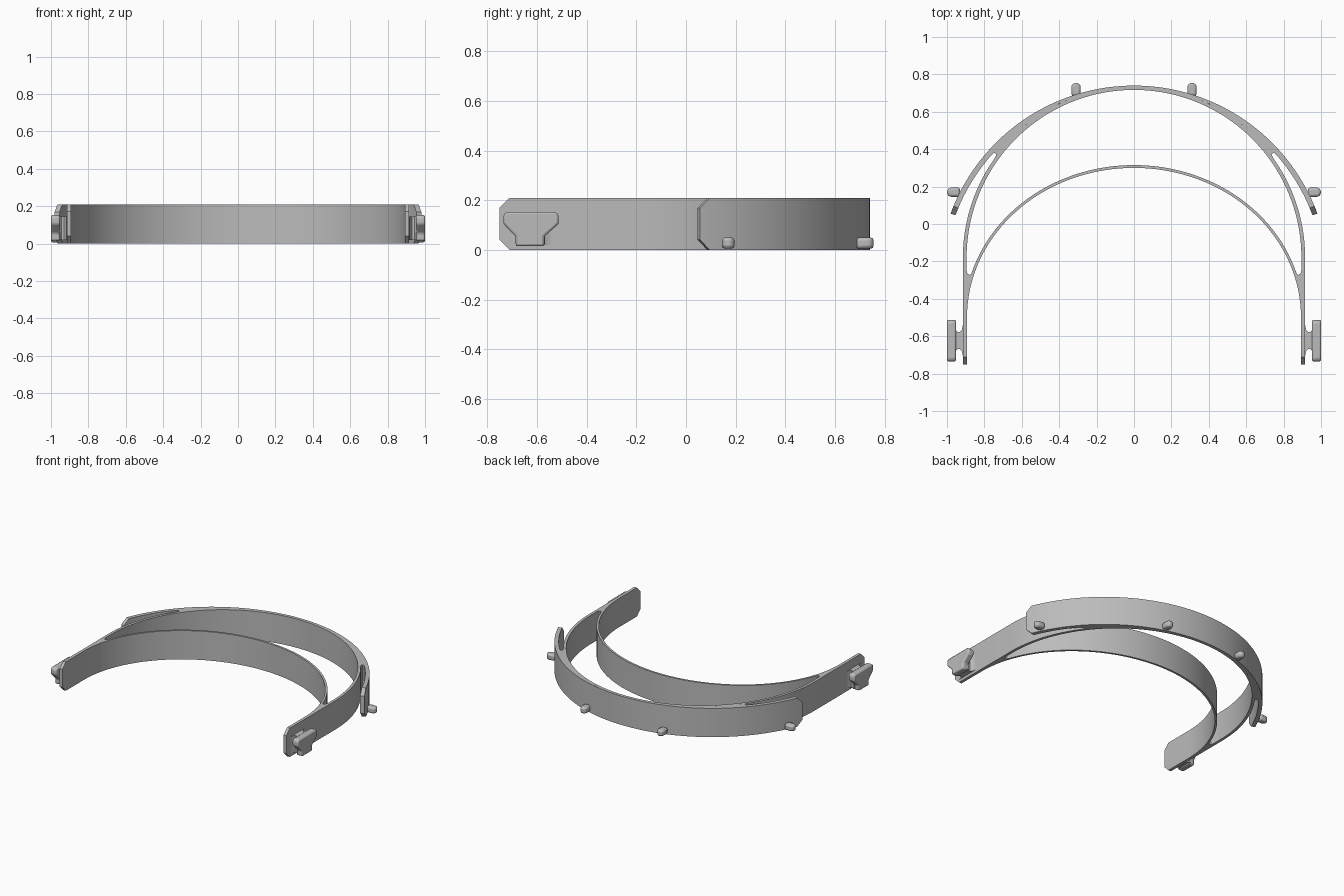
import bpy, bmesh, math
from mathutils import Matrix, Vector

if "Cube" in bpy.data.objects:
    bpy.data.objects.remove(bpy.data.objects["Cube"], do_unlink=True)

H = 0.21            # band height
ARM_END = -0.75     # free end of the side arms
BAND_Y = -0.18      # centre of the headband arc
VISOR_Y, VISOR_R = -0.305, 1.045
BROW_Y = -0.5

grey = bpy.data.materials.new("plain_grey")
grey.use_nodes = True
grey.diffuse_color = (0.5, 0.5, 0.5, 1)
grey.node_tree.nodes["Principled BSDF"].inputs["Base Color"].default_value = (0.5, 0.5, 0.5, 1)


def arc(cy, rx, ry, a0, a1, n):
    """Points on an ellipse centred on (0, cy)."""
    steps = [a0 + (a1 - a0) * i / n for i in range(n + 1)]
    return [(rx * math.cos(a), cy + ry * math.sin(a)) for a in steps]


def mirrored(points):
    return [(-x, y) for x, y in reversed(points)]


def prism(name, loops, z0, z1, matrix=None, cuts=(), bevel=0):
    """Extrude an outline (with optional hole loops), trim it by planes."""
    bm = bmesh.new()
    edges = []
    for loop in loops:
        vs = [bm.verts.new((x, y, z0)) for x, y in loop]
        edges += [bm.edges.new((v, vs[i - 1])) for i, v in enumerate(vs)]
    if len(loops) == 1:
        bm.faces.new(vs)
    else:
        bmesh.ops.triangle_fill(bm, edges=edges, use_beauty=True)
    res = bmesh.ops.extrude_face_region(bm, geom=bm.faces[:], use_keep_orig=True)
    top = [g for g in res["geom"] if isinstance(g, bmesh.types.BMVert)]
    bmesh.ops.translate(bm, verts=top, vec=(0, 0, z1 - z0))
    for point, normal in cuts:
        geom = bm.verts[:] + bm.edges[:] + bm.faces[:]
        bmesh.ops.bisect_plane(bm, geom=geom, plane_co=point, plane_no=normal, clear_outer=True)
        rim = [e for e in bm.edges if e.is_boundary]
        bmesh.ops.holes_fill(bm, edges=rim, sides=0)
    if matrix:
        bm.transform(matrix)
    bmesh.ops.recalc_face_normals(bm, faces=bm.faces[:])
    mesh = bpy.data.meshes.new(name)
    bm.to_mesh(mesh)
    bm.free()
    mesh.materials.append(grey)
    obj = bpy.data.objects.new(name, mesh)
    bpy.context.collection.objects.link(obj)
    if bevel:
        mod = obj.modifiers.new("soft_edges", "BEVEL")
        mod.width, mod.segments = bevel, 2
        mod.limit_method, mod.angle_limit = "ANGLE", math.radians(40)
    bpy.ops.object.select_all(action="DESELECT")
    obj.select_set(True)
    bpy.context.view_layer.objects.active = obj
    bpy.ops.object.shade_smooth_by_angle(angle=math.radians(30))
    return obj


def corner_cuts(x, y, direction, size):
    """Planes that chamfer the top and bottom corners of a band end."""
    d = Vector((direction[0], direction[1], 0)).normalized()
    base = Vector((x, y, 0)) - d * size
    return [(base + Vector((0, 0, H)), d + Vector((0, 0, 1))),
            (base, d - Vector((0, 0, 1)))]


# Headband with side arms and brow strap, one long opening between them
outline = [(0.915, ARM_END)] + arc(BAND_Y, 0.915, 0.915, 0, math.pi, 72)
outline += [(-0.915, ARM_END), (-0.893, ARM_END)]
outline += arc(BROW_Y, 0.893, 0.80, math.pi, 0, 72) + [(0.893, ARM_END)]
tip = [(-0.895, -0.25), (-0.89, -0.266), (-0.88, -0.272), (-0.872, -0.268)]
opening = arc(BAND_Y, 0.895, 0.897, 0, math.pi, 72) + tip
opening += arc(BROW_Y, 0.908, 0.815, math.pi - 0.305, 0.305, 64) + mirrored(tip)
prism("headband", [outline, opening], 0, H,
      cuts=corner_cuts(0, ARM_END, (0, -1), 0.04))

# Visor arc: joined to the headband in the middle, free at both ends
end_a = math.asin((0.056 - VISOR_Y) / VISOR_R)
slot_a = math.acos(0.765 / (VISOR_R - 0.028))
join_a = math.acos(0.745 / 0.915)
inner_r = VISOR_R - 0.028
slot_tip = [(0.75, 0.379), (0.739, 0.378), (0.736, 0.369)]
visor = arc(VISOR_Y, VISOR_R, VISOR_R, end_a, math.pi - end_a, 72)
visor += arc(VISOR_Y, inner_r, inner_r, math.pi - end_a, math.pi - slot_a, 18)
visor += [(-x, y) for x, y in slot_tip]
visor += arc(BAND_Y, 0.915, 0.915, math.pi - join_a, join_a, 56)
visor += slot_tip[::-1] + arc(VISOR_Y, inner_r, inner_r, slot_a, end_a, 18)
cuts = []
for s in (1, -1):
    cuts += corner_cuts(s * VISOR_R * math.cos(end_a), 0.056,
                        (s * math.sin(end_a), -math.cos(end_a)), 0.042)
prism("visor_arc", [visor], 0, H, cuts=cuts)

# Round-nosed pegs along the lower edge of the visor arc
peg = [(-0.025, 0)] + [(-x, y) for x, y in arc(0.045, 0.025, 0.025, 0, math.pi, 8)] + [(0.025, 0)]
for s, side in ((1, "left"), (-1, "right")):
    prism("front_peg_" + side, [peg], 0.005, 0.05,
          Matrix.Translation((s * 0.31, 0.685, 0)), bevel=0.012)
    prism("side_peg_" + side, [peg], 0.005, 0.05,
          Matrix.Translation((s * 0.93, 0.17, 0)) @ Matrix.Rotation(-s * math.pi / 2, 4, "Z"),
          bevel=0.012)

# Strap cleats on the arms: tapered bar plus flared stem
bar = [(-0.735, 0.105), (-0.735, 0.14), (-0.723, 0.153), (-0.525, 0.153),
       (-0.512, 0.14), (-0.512, 0.105), (-0.57, 0.055), (-0.57, 0.015),
       (-0.685, 0.015), (-0.685, 0.055)]
half_stem = [(0.905, 0.08), (0.916, 0.08), (0.92, 0.058), (0.93, 0.046),
             (0.943, 0.046), (0.952, 0.056), (0.965, 0.056)]
for s, side in ((1, "left"), (-1, "right")):
    to_side = Matrix(((0, 0, s, 0), (1, 0, 0, 0), (0, 1, 0, 0), (0, 0, 0, 1)))
    prism("cleat_bar_" + side, [bar], 0.952, 1.0, to_side, bevel=0.013)
    stem = [(s * x, -0.623 + w) for x, w in half_stem]
    stem += [(s * x, -0.623 - w) for x, w in reversed(half_stem)]
    prism("cleat_stem_" + side, [stem], 0.02, 0.145)
